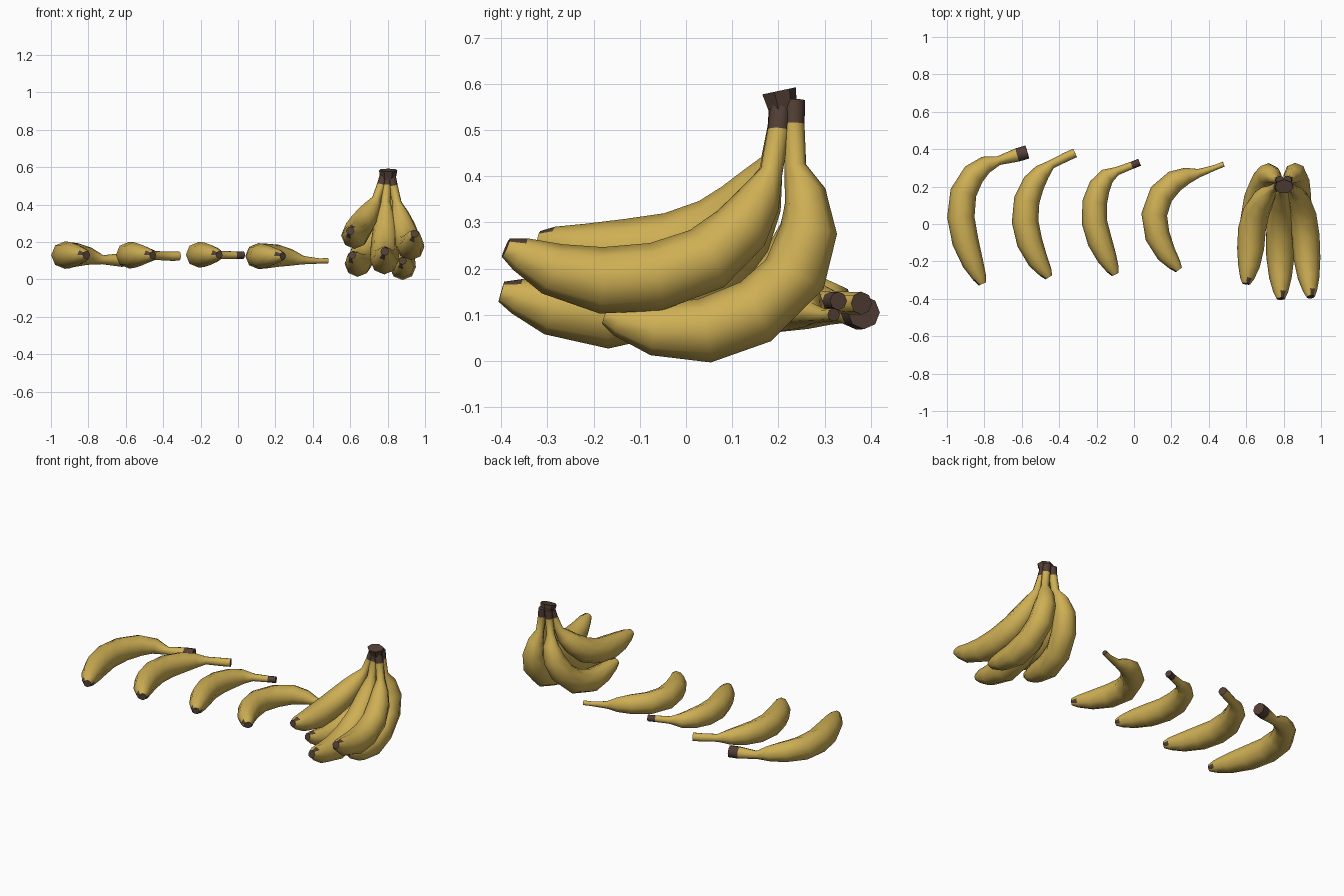
import bpy
import bmesh
import math
from mathutils import Vector

if "Cube" in bpy.data.objects:
    bpy.data.objects.remove(bpy.data.objects["Cube"], do_unlink=True)


def make_material(name, color):
    mat = bpy.data.materials.new(name)
    mat.use_nodes = True
    mat.diffuse_color = color
    bsdf = mat.node_tree.nodes["Principled BSDF"]
    bsdf.inputs["Base Color"].default_value = color
    bsdf.inputs["Roughness"].default_value = 0.7
    return mat


PEEL = make_material("banana yellow", (0.62, 0.43, 0.09, 1))
BROWN = make_material("stem brown", (0.085, 0.05, 0.036, 1))

SIDES = 8
# (fraction along the banana from stem to tip, relative thickness)
PROFILE = [(0.0, 0.3), (0.06, 0.3), (0.17, 0.34), (0.25, 0.66), (0.34, 0.88),
           (0.46, 1.0), (0.6, 1.03), (0.74, 1.0), (0.87, 0.8), (0.96, 0.52), (1.0, 0.3)]


def smooth_path(points, steps=12):
    """Dense Catmull-Rom curve through the points."""
    pts = [Vector(p) for p in points]
    pts = [2 * pts[0] - pts[1]] + pts + [2 * pts[-1] - pts[-2]]
    dense = []
    for a, b, c, d in zip(pts, pts[1:], pts[2:], pts[3:]):
        for i in range(steps):
            t = i / steps
            dense.append(0.5 * (2 * b + (c - a) * t + (2 * a - 5 * b + 4 * c - d) * t ** 2
                                + (3 * b - a - 3 * c + d) * t ** 3))
    dense.append(pts[-2])
    return dense


def sample(dense, fraction):
    """Position and direction at a fraction of the curve length."""
    lengths = [(b - a).length for a, b in zip(dense, dense[1:])]
    target = fraction * sum(lengths)
    for i, length in enumerate(lengths):
        if target <= length or i == len(lengths) - 1:
            step = dense[i + 1] - dense[i]
            ahead, behind = dense[min(i + 2, len(dense) - 1)], dense[max(i - 1, 0)]
            return dense[i] + step * min(target / length, 1), (ahead - behind).normalized()
        target -= length


def finish(name, bm):
    bmesh.ops.recalc_face_normals(bm, faces=bm.faces)
    mesh = bpy.data.meshes.new(name)
    bm.to_mesh(mesh)
    bm.free()
    mesh.materials.append(PEEL)
    mesh.materials.append(BROWN)
    mesh.shade_smooth()
    mesh.set_sharp_from_angle(angle=math.radians(50))
    obj = bpy.data.objects.new(name, mesh)
    bpy.context.collection.objects.link(obj)
    return obj


def banana(name, points, radius, up, brown_stem=False, flare=1.0):
    """Sweep a tapered ring along the path; ends are brown."""
    dense = smooth_path(points)
    bm = bmesh.new()
    rings = []
    for i, (fraction, thickness) in enumerate(PROFILE):
        center, along = sample(dense, fraction)
        side = along.cross(Vector(up)).normalized()
        top = side.cross(along)
        r = radius * thickness * (flare if i < 2 else 1)
        ring = []
        for k in range(SIDES):
            angle = math.tau * k / SIDES
            ring.append(bm.verts.new(center + r * (side * math.cos(angle) + top * math.sin(angle))))
        rings.append(ring)
    for i, (a, b) in enumerate(zip(rings, rings[1:])):
        for k in range(SIDES):
            n = (k + 1) % SIDES
            face = bm.faces.new((a[k], a[n], b[n], b[k]))
            # stem end, and a dried patch on one side of the tip
            dried_tip = i == len(rings) - 2 and k % 4 == 0
            face.material_index = int((brown_stem and i == 0) or dried_tip)
    for ring in (rings[0], rings[-1]):
        bm.faces.new(ring).material_index = 1
    return finish(name, bm)


def flat(points, z, stem_z):
    """Raise a plan path to height z, with the stem end at stem_z."""
    heights = [stem_z, stem_z] + [z] * (len(points) - 2)
    return [(x, y, h) for (x, y), h in zip(points, heights)]


# Loose bananas lying in a row
UP = (0, 0, 1)
banana("loose_banana_1", flat([(-.57, .385), (-.72, .34), (-.82, .3), (-.905, .19),
                               (-.925, .02), (-.88, -.16), (-.81, -.32)], .13, .105),
       .071, UP, True, 1.7)
banana("loose_banana_2", flat([(-.315, .38), (-.39, .345), (-.48, .29), (-.56, .17),
                               (-.583, .02), (-.54, -.145), (-.455, -.285)], .13, .125),
       .069, UP, False, 1.2)
banana("loose_banana_3", flat([(.03, .33), (-.06, .294), (-.145, .255), (-.2, .16),
                               (-.214, .03), (-.176, -.11), (-.1, -.27)], .132, .13),
       .066, UP, True)
banana("loose_banana_4", flat([(.48, .32), (.37, .278), (.235, .24), (.14, .15),
                               (.107, .016), (.155, -.13), (.24, -.245)], .125, .1),
       .067, UP, False, .7)

# Hanging bunch: three bananas in front, two curving under behind
ACROSS = (1, 0, 0)
banana("bunch_front_right", [(.78, .205, .55), (.74, .185, .43), (.67, .1, .31),
                             (.632, -.02, .25), (.62, -.18, .235), (.6, -.32, .26)],
       .072, ACROSS, True, 1.1)
banana("bunch_front_middle", [(.8, .205, .56), (.79, .19, .43), (.787, .12, .27),
                              (.785, 0, .155), (.782, -.2, .1), (.785, -.4, .15)],
       .075, ACROSS, True, 1.1)
banana("bunch_front_left", [(.82, .205, .55), (.85, .185, .41), (.89, .1, .265),
                            (.915, -.03, .19), (.927, -.22, .178), (.945, -.39, .245)],
       .072, ACROSS, True, 1.1)
banana("bunch_back_left", [(.82, .235, .565), (.835, .235, .43), (.86, .268, .3),
                           (.87, .21, .15), (.88, .06, .07), (.885, -.07, .068),
                           (.88, -.175, .1)],
       .07, ACROSS, True, 1.1)
banana("bunch_back_right", [(.78, .235, .565), (.765, .235, .43), (.725, .268, .3),
                            (.68, .2, .16), (.645, .07, .09), (.632, -.07, .09),
                            (.61, -.19, .13)],
       .07, ACROSS, True, 1.1)

# Dried crown joining the stems
bm = bmesh.new()
bmesh.ops.create_cone(bm, cap_ends=True, segments=7, radius1=.036, radius2=.046, depth=.05)
for face in bm.faces:
    face.material_index = 1
crown = finish("bunch_crown", bm)
crown.location = (.803, .205, .56)
crown.rotation_euler = (math.radians(12), 0, 0)
crown.scale = (1.1, .85, 1)
